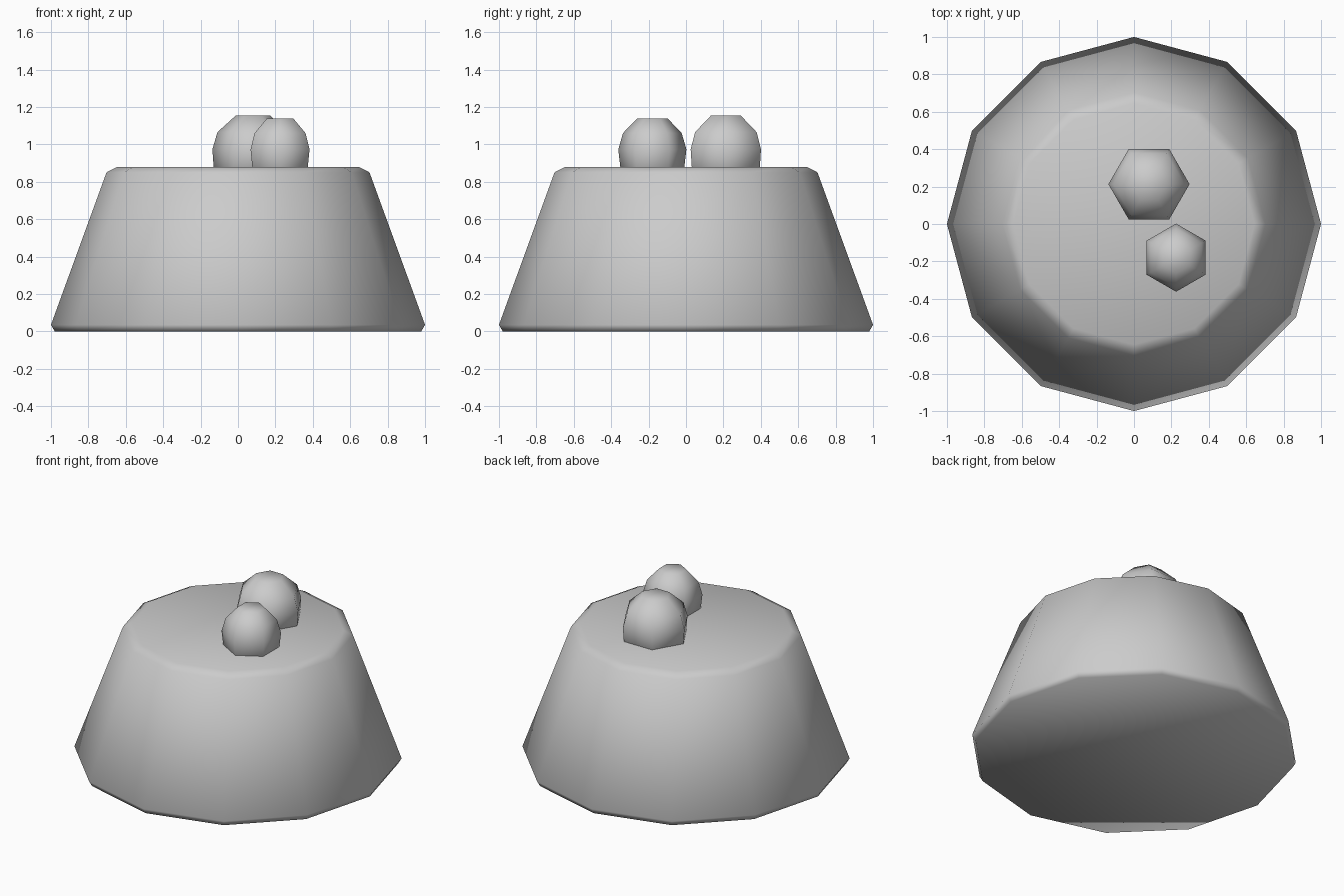
import bpy
import bmesh
from math import cos, sin, pi

if "Cube" in bpy.data.objects:
    bpy.data.objects.remove(bpy.data.objects["Cube"], do_unlink=True)

# One plain grey for the whole model
GREY = (0.6, 0.6, 0.6, 1.0)
grey = bpy.data.materials.new("plain_grey")
grey.use_nodes = True
grey.diffuse_color = GREY
grey.node_tree.nodes["Principled BSDF"].inputs["Base Color"].default_value = GREY


def turned(name, profile, sides, centre=(0, 0), turn=0.0):
    """Closed smooth solid from (radius, height) rings, lowest ring first."""
    bm = bmesh.new()
    angles = [turn + 2 * pi * i / sides for i in range(sides)]
    rings = [[bm.verts.new((r * cos(a), r * sin(a), z)) for a in angles]
             for r, z in profile]
    for low, high in zip(rings, rings[1:]):
        for i in range(sides):
            j = (i + 1) % sides
            bm.faces.new((low[i], low[j], high[j], high[i]))
    bm.faces.new(rings[0][::-1])
    bm.faces.new(rings[-1])
    for face in bm.faces:
        face.smooth = True
    mesh = bpy.data.meshes.new(name)
    bm.to_mesh(mesh)
    bm.free()
    mesh.materials.append(grey)
    obj = bpy.data.objects.new(name, mesh)
    obj.location = (*centre, 0)
    bpy.context.collection.objects.link(obj)
    return obj


# Tapered twelve-sided body with small bevels at the rims
turned("tapered_body", [(0.98, 0), (1.0, 0.035), (0.703, 0.85), (0.645, 0.88)], 12)

# Two rounded six-sided knobs sunk into the top
turned("large_knob",
       [(0.203, 0.78), (0.217, 0.973), (0.19, 1.065), (0.093, 1.153)],
       6, centre=(0.08, 0.213))
turned("small_knob",
       [(0.16, 0.78), (0.182, 0.973), (0.157, 1.06), (0.083, 1.137)],
       6, centre=(0.225, -0.18), turn=pi / 6)
